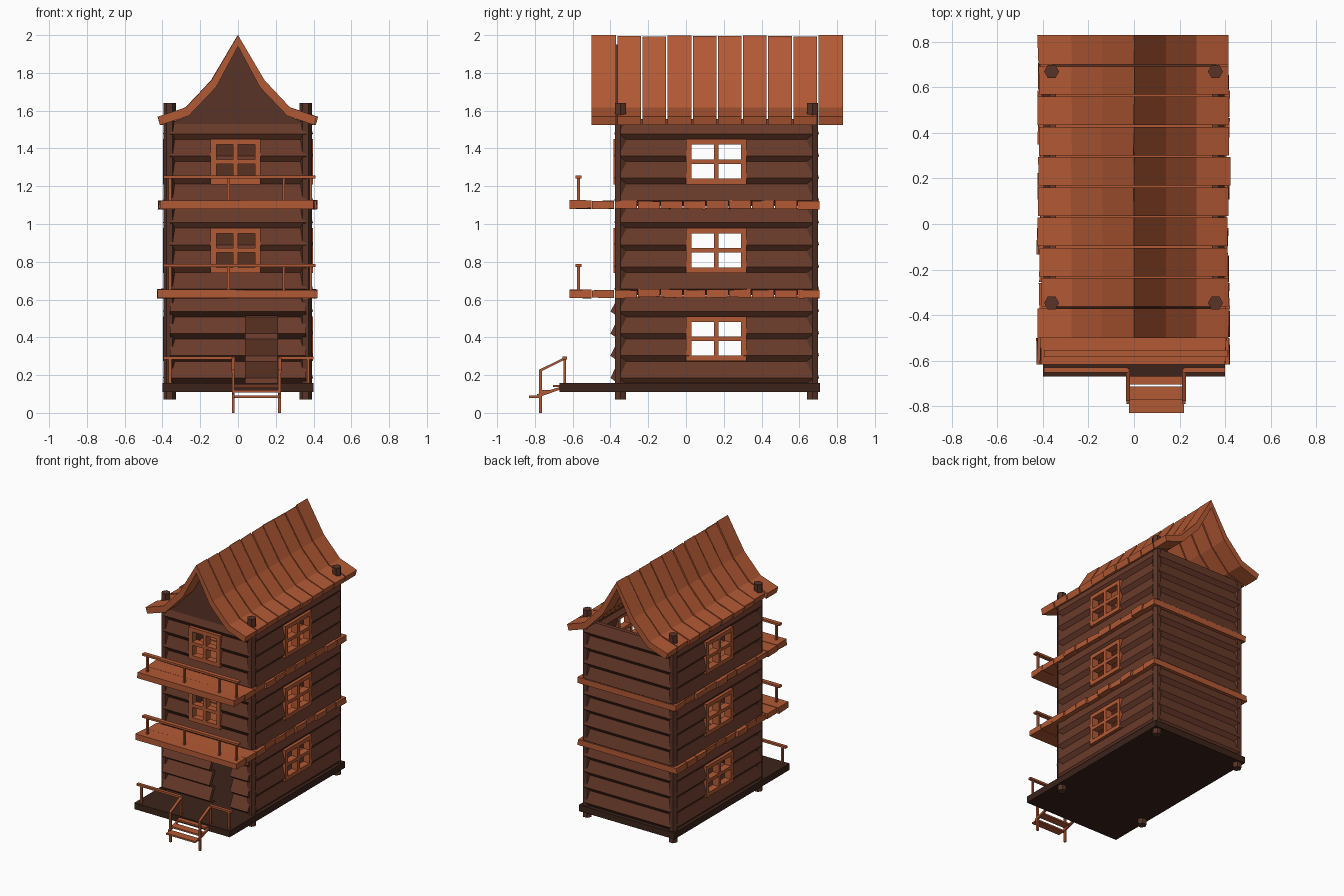
import bpy, bmesh, math, random
from mathutils import Vector

if "Cube" in bpy.data.objects:
    bpy.data.objects.remove(bpy.data.objects["Cube"])

random.seed(4)


def material(name, rgb):
    m = bpy.data.materials.new(name)
    m.diffuse_color = (*rgb, 1)
    m.use_nodes = True
    m.node_tree.nodes["Principled BSDF"].inputs["Base Color"].default_value = m.diffuse_color
    return m


ORANGE = material("orange_wood", (0.45, 0.10, 0.035))
BROWN = material("brown_wood", (0.14, 0.042, 0.023))
POST = material("post_wood", (0.10, 0.034, 0.02))
DARK = material("dark_wood", (0.045, 0.017, 0.011))


def jit(a):
    return random.uniform(-a, a)


def prism(name, pts, axis, a, b, mat, wobble=(0, 0, 0)):
    """Extrude a 2D outline along an axis from a to b."""
    place = {"X": lambda p, t: (t, p[0], p[1]),
             "Y": lambda p, t: (p[0], t, p[1]),
             "Z": lambda p, t: (p[0], p[1], t)}[axis]
    bm = bmesh.new()
    ends = [[bm.verts.new(place(p, t)) for p in pts] for t in (a, b)]
    n = len(pts)
    bm.faces.new(ends[0])
    bm.faces.new(ends[1])
    for i in range(n):
        j = (i + 1) % n
        bm.faces.new((ends[0][i], ends[0][j], ends[1][j], ends[1][i]))
    for v in bm.verts:
        v.co += Vector([jit(w) for w in wobble])
    bmesh.ops.recalc_face_normals(bm, faces=bm.faces)
    me = bpy.data.meshes.new(name)
    bm.to_mesh(me)
    bm.free()
    me.materials.append(mat)
    ob = bpy.data.objects.new(name, me)
    bpy.context.collection.objects.link(ob)
    return ob


def box(name, x, y, z, mat, wobble=(0, 0, 0)):
    return prism(name, [(x[0], y[0]), (x[1], y[0]), (x[1], y[1]), (x[0], y[1])],
                 "Z", z[0], z[1], mat, wobble)


def cut(ob, x, y, z):
    cutter = box("cutter", x, y, z, ob.data.materials[0])
    cutter.hide_render = True
    mod = ob.modifiers.new("opening", "BOOLEAN")
    mod.operation = "DIFFERENCE"
    mod.solver = "EXACT"
    mod.object = cutter
    bpy.context.view_layer.objects.active = ob
    bpy.ops.object.modifier_apply(modifier=mod.name)
    bpy.data.objects.remove(cutter)


# Lapped siding: zigzag outline, three storeys of four boards
FLOORS = (0.155, 0.625, 1.095)
ROW = 0.1175


def siding(plane, out, bottom, rows, tip=0.037):
    pts = []
    for i in range(rows):
        z = bottom + i * ROW
        pts += [(plane + out * 0.012, z), (plane + out * tip, z + 0.03)]
    pts.append((plane + out * 0.012, bottom + rows * ROW - 0.01))
    return pts + [(u - out * 0.03, z) for u, z in reversed(pts)]


# Foundation slab
box("base_deck", (-0.40, 0.40), (-0.67, 0.71), (0.11, 0.158), DARK)

# Six-sided corner posts
for px in (-0.362, 0.358):
    for py in (-0.347, 0.67):
        hexa = [(px + 0.033 * math.cos(k * math.pi / 3),
                 py + 0.033 * math.sin(k * math.pi / 3)) for k in range(6)]
        prism("corner_post", hexa, "Z", 0.07, 1.64, POST)

# Walls, with openings for windows and door
WIN_Z = [(0.275, 0.51), (0.74, 0.98), (1.21, 1.45)]
for z, wz in zip(FLOORS, WIN_Z):
    for s in (-1, 1):
        side = prism("side_wall", siding(s * 0.36, s, z, 4), "Y", -0.345, 0.668, BROWN)
        cut(side, sorted((s * 0.25, s * 0.5)), (0.015, 0.305), (wz[0] + 0.015, wz[1] - 0.015))
    prism("back_wall", siding(0.667, 1, z, 4), "X", -0.36, 0.36, BROWN)
    ground = z < 0.2
    front = prism("front_wall", siding(-0.345, -1, z, 4, 0.055 if ground else 0.034),
                  "X", -0.36, 0.36, BROWN)
    if ground:
        cut(front, (0.04, 0.21), (-0.5, -0.2), (0.1, 0.512))
    else:
        cut(front, (-0.13, 0.105), (-0.5, -0.2), (wz[0] + 0.015, wz[1] - 0.015))


# Window frames with cross bars
def window(c, half, zr, side):
    def bar(u, z):
        if side:
            box("window_frame", sorted((side * 0.345, side * 0.397)), u, z, ORANGE)
        else:
            box("window_frame", u, (-0.383, -0.33), z, ORANGE)
    lo, hi = c - half, c + half
    mid = (zr[0] + zr[1]) / 2
    w = 0.03
    bar((lo, hi), (zr[0], zr[0] + w))
    bar((lo, hi), (zr[1] - w, zr[1]))
    for u in ((lo, lo + w), (c - 0.013, c + 0.013), (hi - w, hi)):
        bar(u, (zr[0] + w, zr[1] - w))
    for u in ((lo + w, c - 0.013), (c + 0.013, hi - w)):
        bar(u, (mid - 0.012, mid + 0.012))


for wz in WIN_Z:
    for s in (-1, 1):
        window(0.16, 0.16, wz, s)
for wz in WIN_Z[1:]:
    window(-0.013, 0.132, wz, 0)

# Upper floors of cross boards, running out to the front balconies
N = 11
STEP = 1.33 / N
for z in (0.61, 1.08):
    for i in range(N):
        y = -0.62 + i * STEP
        dz = jit(0.003)
        box("floor_board", (-0.415 + jit(0.012), 0.413 + jit(0.01)),
            (y + 0.002, y + STEP - 0.002), (z + dz, z + 0.043 + dz), ORANGE, (0.004, 0, 0.003))

# Balcony railings
for z in (0.65, 1.12):
    box("balcony_rail", (-0.395, 0.41), (-0.585, -0.553), (z + 0.122, z + 0.137), ORANGE)
    for x in (-0.36, -0.05, 0.243, 0.385):
        box("balcony_baluster", (x - 0.007, x + 0.007), (-0.577, -0.562),
            (z - 0.01, z + 0.124), ORANGE)

# Porch railings
for x0, x1 in ((-0.395, -0.026), (0.218, 0.40)):
    box("porch_rail", (x0, x1), (-0.653, -0.63), (0.283, 0.298), ORANGE)
for x in (-0.36, -0.026, 0.22, 0.372):
    box("porch_baluster", (x - 0.007, x + 0.007), (-0.648, -0.634), (0.15, 0.29), ORANGE)

# Porch stairs
for y0, y1, z in ((-0.83, -0.77, 0.085), (-0.772, -0.714, 0.114), (-0.705, -0.648, 0.142)):
    box("stair_tread", (-0.022, 0.22), (y0, y1), (z - 0.006, z + 0.006), ORANGE)
for x in (-0.026, 0.22):
    span = (x - 0.007, x + 0.007)
    box("stair_post", span, (-0.777, -0.763), (0, 0.225), ORANGE)
    prism("stair_handrail", [(-0.778, 0.214), (-0.635, 0.286), (-0.635, 0.299), (-0.778, 0.228)],
          "X", x - 0.009, x + 0.009, ORANGE)
    prism("stair_stringer", [(-0.79, 0.08), (-0.66, 0.125), (-0.66, 0.14), (-0.79, 0.098)],
          "X", *span, ORANGE)

# Curved roof: ten uneven boards on each slope
BOARDS = 10
RSTEP = 1.33 / BOARDS
for s in (-1, 1):
    for i in range(BOARDS):
        y0 = -0.50 + i * RSTEP
        e = jit(0.009)
        drop = 0 if i in (0, BOARDS - 1) else random.uniform(0, 0.015)
        line = [(0, 2.0 - drop), (0.14, 1.762), (0.275, 1.618), (0.418 + e, 1.568),
                (0.406 + e, 1.523), (0.26, 1.573), (0.115, 1.725), (0, 1.94 - drop)]
        prism("roof_board", [(s * x, z) for x, z in line], "Y",
              y0 + (0 if i == 0 else 0.004),
              y0 + RSTEP - (0 if i == BOARDS - 1 else 0.004), ORANGE,
              (0.003 if i else 0, 0, 0) if s < 0 else (0, 0, 0))

# Front gable panel under the roof
half = [(0.36, 1.53), (0.265, 1.575), (0.118, 1.728), (0, 1.95)]
gable = half + [(-x, z) for x, z in reversed(half[:-1])]
prism("front_gable", gable, "Y", -0.37, -0.345, POST)
